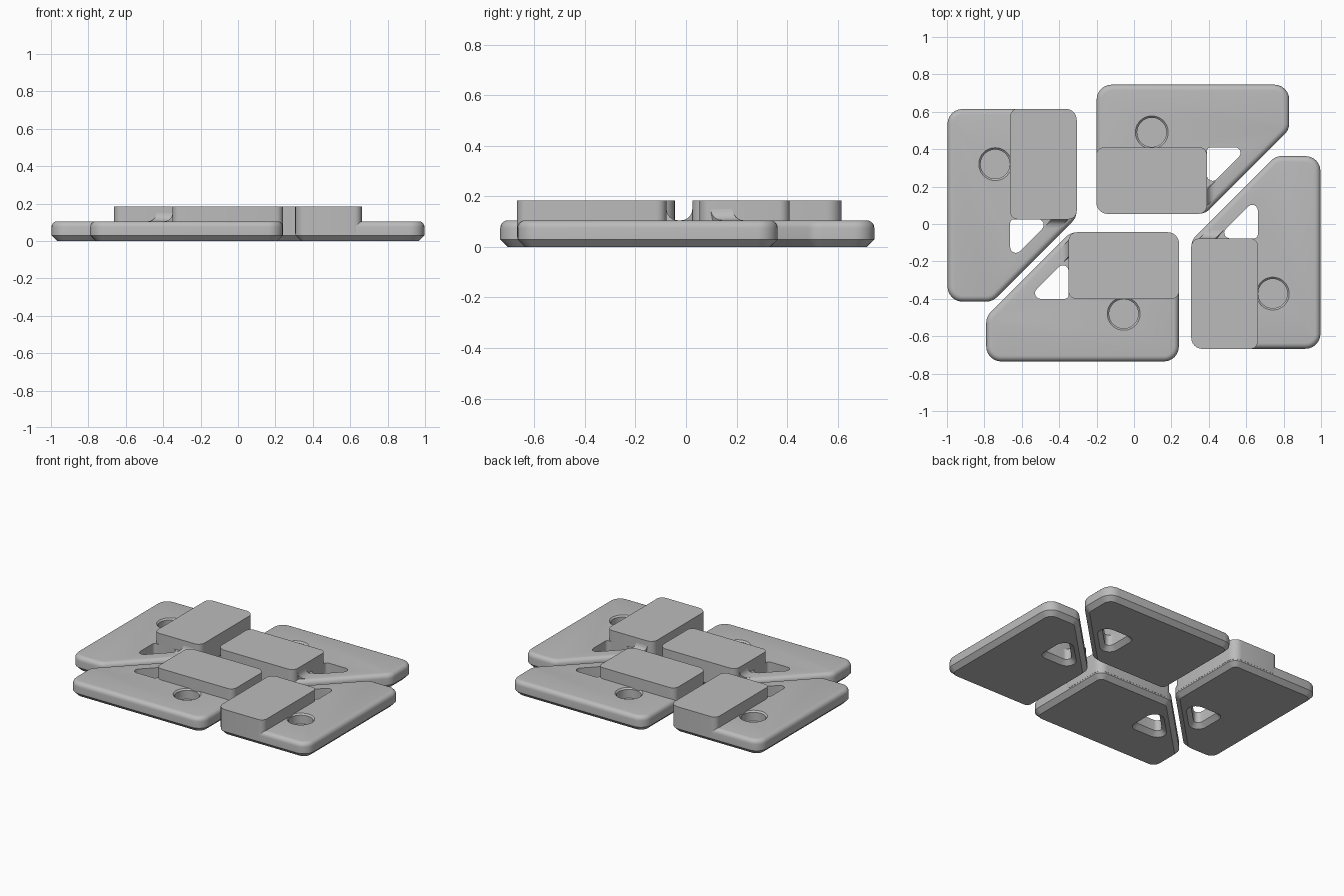
import bpy, bmesh, math
from mathutils import Matrix, Vector

if "Cube" in bpy.data.objects:
    bpy.data.objects.remove(bpy.data.objects["Cube"])

grey = bpy.data.materials.new("mid_grey")
grey.diffuse_color = (0.5, 0.5, 0.5, 1)
grey.use_nodes = True
grey.node_tree.nodes["Principled BSDF"].inputs["Base Color"].default_value = grey.diffuse_color

PLATE_TOP, BLOCK_TOP, BEVEL = 0.105, 0.183, 0.03


def outline(corners, inset=0.0, steps=6):
    """Counter-clockwise polygon of (x, y, radius), inset and with rounded corners."""
    n, pts = len(corners), []
    for i in range(n):
        a, p, b = (Vector(corners[(i + k) % n][:2]) for k in (-1, 0, 1))
        r = max(corners[i][2] - inset, 0.004)
        d1, d2 = (p - a).normalized(), (b - p).normalized()
        n1, n2 = Vector((-d1.y, d1.x)), Vector((-d2.y, d2.x))
        # arc centre lies on the corner bisector
        c = p + (n1 + n2) * ((inset + r) / (1 + n1.dot(n2)))
        start = math.atan2(-n1.y, -n1.x)
        turn = d1.angle_signed(d2) * -1
        for s in range(steps + 1):
            t = start + turn * s / steps
            pts.append((c.x + r * math.cos(t), c.y + r * math.sin(t)))
    return pts


def loft(name, rings):
    """Closed solid from stacked rings of (points, z)."""
    bm = bmesh.new()
    loops = [[bm.verts.new((x, y, z)) for x, y in pts] for pts, z in rings]
    for lo, hi in zip(loops, loops[1:]):
        for i in range(len(lo)):
            j = (i + 1) % len(lo)
            bm.faces.new((lo[i], lo[j], hi[j], hi[i]))
    bm.faces.new(loops[0][::-1])
    bm.faces.new(loops[-1])
    bmesh.ops.recalc_face_normals(bm, faces=bm.faces)
    mesh = bpy.data.meshes.new(name)
    bm.to_mesh(mesh)
    bm.free()
    mesh.materials.append(grey)
    ob = bpy.data.objects.new(name, mesh)
    bpy.context.collection.objects.link(ob)
    return ob


def circle(x, y, r, n=40):
    return [(x + r * math.cos(math.tau * i / n), y + r * math.sin(math.tau * i / n))
            for i in range(n)]


# Plate: chamfered underside, rounded upper rim, one clipped corner
plate_shape = [(-0.79, -0.735, 0.08), (0.24, -0.735, 0.08), (0.24, -0.045, 0.06),
               (-0.34, -0.045, 0.08), (-0.79, -0.495, 0.08)]
layers = [(BEVEL, 0), (0, BEVEL)]
for k in range(6):
    t = math.pi / 2 * k / 5
    layers.append((BEVEL * (1 - math.cos(t)), PLATE_TOP - BEVEL + BEVEL * math.sin(t)))
plate = loft("plate", [(outline(plate_shape, i), z) for i, z in layers])

# Cutters: triangular through-hole flared below, and blind round socket
tri = [(-0.572, -0.40, 0.03), (-0.35, -0.40, 0.02), (-0.35, -0.178, 0.03)]
tri_cut = loft("triangle_cutter", [(outline(tri, -0.04), -0.01), (outline(tri), BEVEL),
                                   (outline(tri), 0.2)])
socket_cut = loft("socket_cutter", [(circle(-0.055, -0.48, 0.078), 0.035),
                                    (circle(-0.055, -0.48, 0.078), 0.095),
                                    (circle(-0.055, -0.48, 0.088), PLATE_TOP),
                                    (circle(-0.055, -0.48, 0.088), 0.2)])
for cutter in (tri_cut, socket_cut):
    mod = plate.modifiers.new("cut", 'BOOLEAN')
    mod.operation, mod.solver, mod.object = 'DIFFERENCE', 'EXACT', cutter
    cutter.hide_render = True
bpy.context.view_layer.update()
cut_mesh = bpy.data.meshes.new_from_object(
    plate.evaluated_get(bpy.context.evaluated_depsgraph_get()))
plate.modifiers.clear()
plate.data = cut_mesh
for cutter in (tri_cut, socket_cut):
    bpy.data.objects.remove(cutter)

# Raised block along the inner edge
block_shape = [(-0.35, -0.40, 0.04), (0.241, -0.40, 0.04),
               (0.241, -0.044, 0.06), (-0.35, -0.044, 0.045)]
block = loft("raised_block", [(outline(block_shape), 0.04), (outline(block_shape), BLOCK_TOP)])

# Concave fillet where the thin arm meets the block
R = 0.045
profile = [(-0.33, PLATE_TOP - 0.02), (-0.35 - R, PLATE_TOP - 0.02)]
for k in range(7):
    t = math.pi / 2 * k / 6
    profile.append((-0.35 - R + R * math.sin(t), PLATE_TOP + R * (1 - math.cos(t))))
profile.append((-0.33, PLATE_TOP + R))
bm = bmesh.new()
sides = [[bm.verts.new((x, min(x, -0.35) + off, z)) for x, z in profile]
         for off in (0.176, 0.262)]
for i in range(len(profile)):
    j = (i + 1) % len(profile)
    bm.faces.new((sides[0][i], sides[0][j], sides[1][j], sides[1][i]))
bm.faces.new(sides[0])
bm.faces.new(sides[1][::-1])
bmesh.ops.recalc_face_normals(bm, faces=bm.faces)
fillet_mesh = bpy.data.meshes.new("arm_fillet")
bm.to_mesh(fillet_mesh)
bm.free()
fillet_mesh.materials.append(grey)
fillet = bpy.data.objects.new("arm_fillet", fillet_mesh)
bpy.context.collection.objects.link(fillet)

# Four tiles: front, back (half turn), left and right (axes swapped)
swap = Matrix(((0, 1, 0, 0), (1, 0, 0, 0), (0, 0, 1, 0), (0, 0, 0, 1)))
half = Matrix.Rotation(math.pi, 4, 'Z')
move = lambda x, y: Matrix.Translation((x, y, 0))
left = move(-0.262, 0.375) @ swap
tiles = {"back": move(0.04, 0.01) @ half, "left": left,
         "right": move(0, -0.052) @ half @ left}
parts = [plate, block, fillet]
everything = list(parts)
for side, matrix in tiles.items():
    for part in parts:
        mesh = part.data.copy()
        mesh.transform(matrix)
        if matrix.determinant() < 0:
            mesh.flip_normals()
        ob = bpy.data.objects.new(f"{side}_{part.name}", mesh)
        bpy.context.collection.objects.link(ob)
        everything.append(ob)
for part in parts:
    part.name = "front_" + part.name

# Smooth the rounded edges only
bpy.ops.object.select_all(action='DESELECT')
for ob in everything:
    ob.select_set(True)
bpy.context.view_layer.objects.active = plate
bpy.ops.object.shade_smooth_by_angle(angle=math.radians(30))
